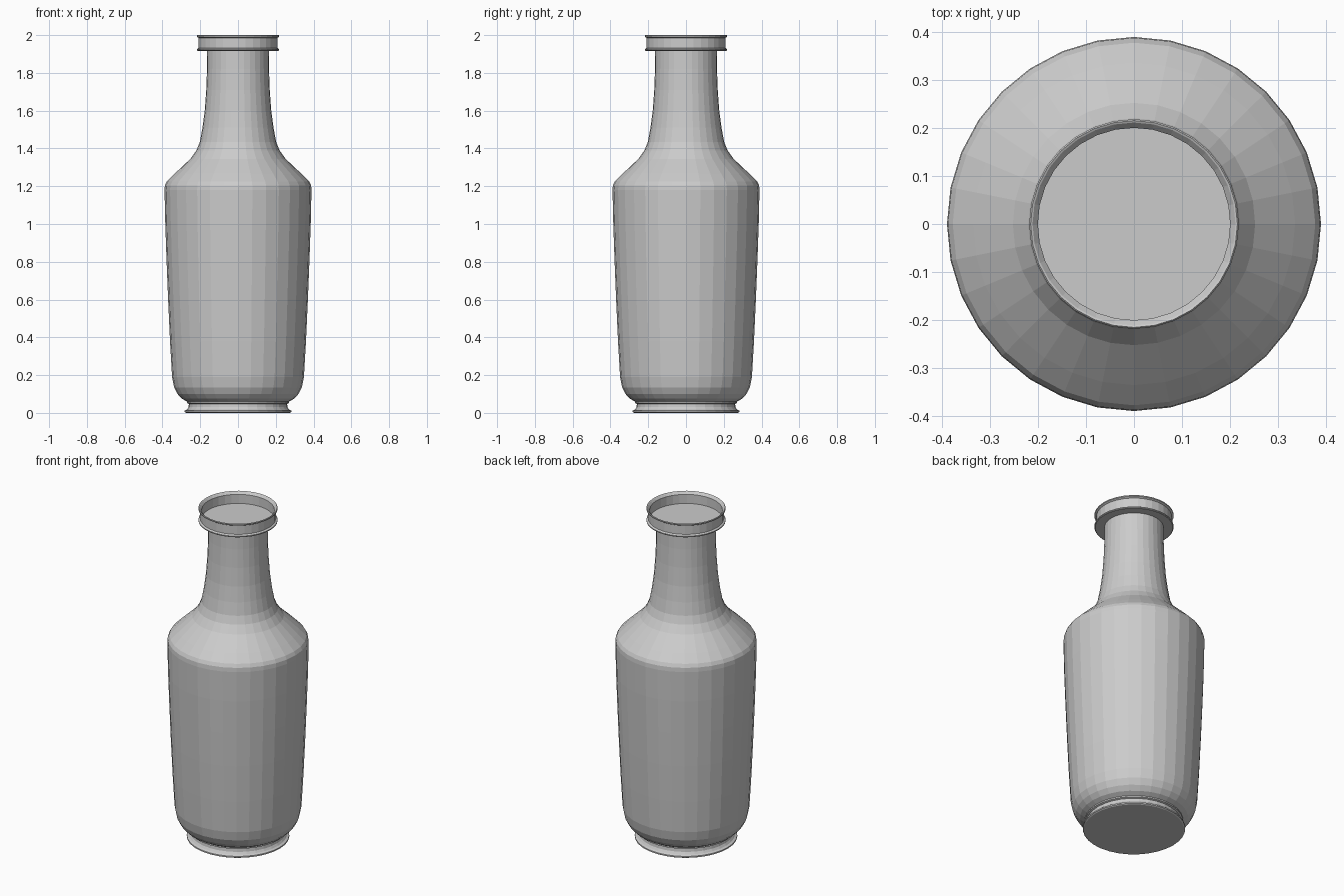
import bpy, bmesh, math

SIDES = 32


def lathe(name, profile):
    """Revolve (radius, z) points around z, capping both ends."""
    bm = bmesh.new()
    rings = []
    for r, z in profile:
        rings.append([bm.verts.new((r * math.cos(2 * math.pi * i / SIDES),
                                    r * math.sin(2 * math.pi * i / SIDES), z))
                      for i in range(SIDES)])
    for a, b in zip(rings, rings[1:]):
        for i in range(SIDES):
            j = (i + 1) % SIDES
            bm.faces.new((a[i], a[j], b[j], b[i]))
    bm.faces.new(rings[0][::-1])
    bm.faces.new(rings[-1])
    mesh = bpy.data.meshes.new(name)
    bm.to_mesh(mesh)
    bm.free()
    obj = bpy.data.objects.new(name, mesh)
    bpy.context.collection.objects.link(obj)
    return obj


# flared foot with a small collar
foot = [(0.275, 0.0), (0.282, 0.004), (0.282, 0.012), (0.27, 0.018),
        (0.262, 0.03), (0.26, 0.048), (0.27, 0.052), (0.27, 0.06)]
# rounded base, slightly tapering body
body = [(0.297, 0.075), (0.32, 0.1), (0.338, 0.135), (0.349, 0.19),
        (0.36, 0.38), (0.37, 0.6), (0.378, 0.8), (0.385, 1.0), (0.389, 1.18)]
# sloping shoulder
shoulder = [(0.387, 1.205), (0.377, 1.225), (0.335, 1.267), (0.252, 1.345),
            (0.22, 1.39), (0.202, 1.435)]
# concave neck
neck = [(0.188, 1.51), (0.176, 1.6), (0.168, 1.71), (0.164, 1.82), (0.163, 1.917)]
# flanged lip, then down inside to the recessed disc
lip = [(0.214, 1.917), (0.218, 1.92), (0.218, 1.926), (0.208, 1.932),
       (0.208, 1.985), (0.218, 1.991), (0.218, 1.997), (0.215, 2.0),
       (0.211, 1.998), (0.2, 1.985), (0.2, 1.93)]

lathe("vase", foot + body + shoulder + neck + lip)
